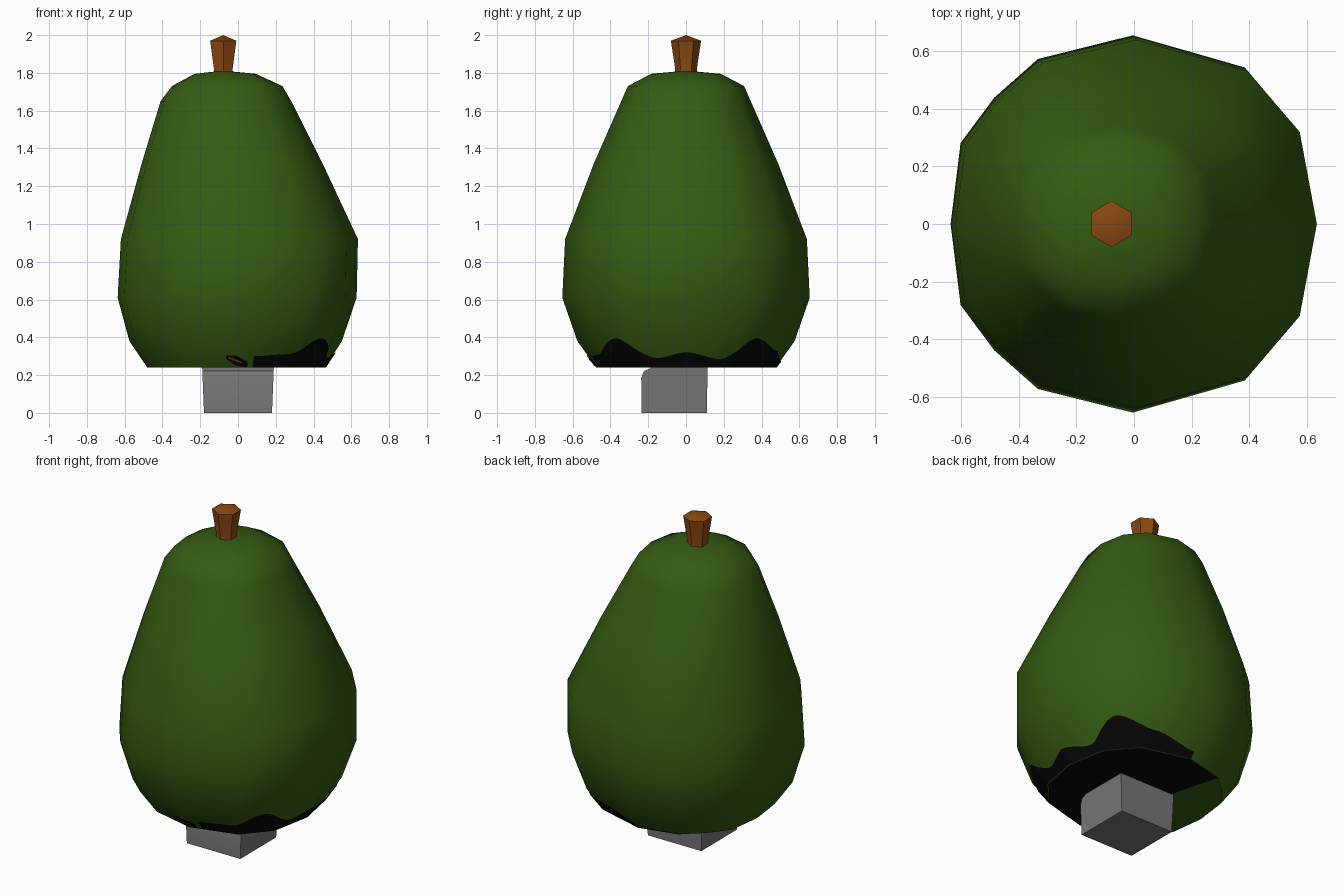
import bpy, bmesh, math

cube = bpy.data.objects.get("Cube")
if cube:
    bpy.data.objects.remove(cube, do_unlink=True)


def material(name, rgb, rough=0.8):
    m = bpy.data.materials.new(name)
    m.use_nodes = True
    m.diffuse_color = (*rgb, 1)
    bsdf = m.node_tree.nodes["Principled BSDF"]
    bsdf.inputs["Base Color"].default_value = (*rgb, 1)
    bsdf.inputs["Roughness"].default_value = rough
    return m


GREEN = material("skin green", (0.036, 0.105, 0.006))
BROWN = material("stem brown", (0.25, 0.065, 0.006))
GREY = material("block grey", (0.18, 0.18, 0.19))
BLACK = material("rot black", (0.002, 0.002, 0.002))


def make(name, verts, faces, mat, angle):
    mesh = bpy.data.meshes.new(name)
    mesh.from_pydata(verts, [], faces)
    bm = bmesh.new()
    bm.from_mesh(mesh)
    bmesh.ops.recalc_face_normals(bm, faces=bm.faces)
    bm.to_mesh(mesh)
    bm.free()
    mesh.materials.append(mat)
    ob = bpy.data.objects.new(name, mesh)
    bpy.context.collection.objects.link(ob)
    bpy.ops.object.select_all(action="DESELECT")
    ob.select_set(True)
    bpy.context.view_layer.objects.active = ob
    if angle:
        bpy.ops.object.shade_smooth_by_angle(angle=math.radians(angle))
    return ob


def bridge(rows, n, closed=True):
    span = n if closed else n - 1
    return [(r * n + i, r * n + (i + 1) % n, (r + 1) * n + (i + 1) % n, (r + 1) * n + i)
            for r in range(rows - 1) for i in range(span)]


# Fruit cross-section (mirrored in y) and rings: height, left x, right x, half depth
half = [(1, 0), (0.905, 0.5), (0.615, 0.83), (0, 1),
        (-0.52, 0.875), (-0.76, 0.67), (-0.945, 0.43), (-1, 0)]
section = half + [(x, -y) for x, y in half[-2:0:-1]]
N = len(section)
rings = [(0.24, -0.48, 0.46, 0.475), (0.38, -0.575, 0.55, 0.575),
         (0.61, -0.637, 0.628, 0.655), (0.92, -0.62, 0.635, 0.64),
         (1.32, -0.51, 0.448, 0.488), (1.65, -0.41, 0.282, 0.343),
         (1.73, -0.35, 0.235, 0.308), (1.795, -0.23, 0.095, 0.185)]


def ring_point(ring, i, grow=1.0):
    z, xl, xr, ry = ring
    x, y = section[i % N]
    return ((xl + xr) / 2 + grow * x * (xr - xl) / 2, grow * y * ry, z)


def surface(u, z, grow):
    """Point just outside the skin at section position u and height z."""
    k = max(i for i, r in enumerate(rings[:-1]) if r[0] <= z)
    a, b = rings[k], rings[k + 1]
    t = (z - a[0]) / (b[0] - a[0])
    ring = [p + (q - p) * t for p, q in zip(a, b)]
    i = math.floor(u + 1e-6)
    f = u - i
    p, q = ring_point(ring, i, grow), ring_point(ring, i + 1, grow)
    return tuple(c + (d - c) * f for c, d in zip(p, q))


# Fruit body
verts = [ring_point(r, i) for r in rings for i in range(N)]
faces = bridge(len(rings), N) + [tuple(range(N))]
verts.append((-0.078, 0, 1.812))
last = (len(rings) - 1) * N
faces += [(last + i, last + (i + 1) % N, len(verts) - 1) for i in range(N)]
make("fruit_body", verts, faces, GREEN, 45)


def patch(name, outline, mat, grow):
    """Thin painted plate on the skin; outline holds (u, low, high)."""
    levels = 4
    vs = [surface(u, lo + (hi - lo) * k / (levels - 1), grow)
          for k in range(levels) for u, lo, hi in outline]
    return make(name, vs, bridge(levels, len(outline), False), mat, 60)


# Wavy rotten edge around the lower side
crests = [(-2.7, 0.30), (-2.2, 0.31), (-1.4, 0.395), (-0.6, 0.29), (0, 0.32),
          (0.7, 0.285), (1.4, 0.395), (2.2, 0.33), (3.1, 0.27)]


def crest(u):
    for (a, h), (b, g) in zip(crests, crests[1:]):
        if u <= b:
            t = (u - a) / (b - a)
            t = t * t * (3 - 2 * t)
            return h + (g - h) * t
    return crests[-1][1]


us = [-2.7 + 0.1 * k for k in range(58)]
patch("rot_edge", [(u, 0.24, crest(u)) for u in us], BLACK, 1.012)

# Small streak at the front with a brown core
patch("rot_streak", [(-3.2, 0.285, 0.305), (-3, 0.25, 0.305), (-2.8, 0.242, 0.27)],
      BLACK, 1.01)
patch("brown_streak", [(-3.15, 0.288, 0.298), (-3, 0.273, 0.283), (-2.9, 0.262, 0.27)],
      BROWN, 1.016)

# Rotten underside
under = [ring_point(rings[0], i, 1.0) for i in range(-3, 5)]
make("rot_underside", [(x, y, 0.236) for x, y, z in under],
     [tuple(reversed(range(len(under))))], BLACK, 0)

# Hexagonal stem with a shallow point
stem = []
for z, r in ((1.79, 0.06), (1.82, 0.057), (1.97, 0.08)):
    stem += [(-0.078 + r * math.cos(a), r * math.sin(a), z)
             for a in (math.radians(30 + 60 * k) for k in range(6))]
stem.append((-0.078, 0, 2.0))
make("stem", stem, bridge(3, 6) + [(12 + i, 12 + (i + 1) % 6, 18) for i in range(6)]
     + [tuple(range(6))], BROWN, 30)

# Block under the fruit, side profile with a clipped upper front edge
profile = [(-0.235, 0), (0.11, 0), (0.115, 0.26), (-0.17, 0.26),
           (-0.19, 0.235), (-0.222, 0.222), (-0.237, 0.185)]
n = len(profile)
block = [(s * (0.18 + 0.04 * z), y, z) for s in (-1, 1) for y, z in profile]
make("base_block", block, bridge(2, n) + [tuple(range(n)), tuple(range(n, 2 * n))], GREY, 30)
